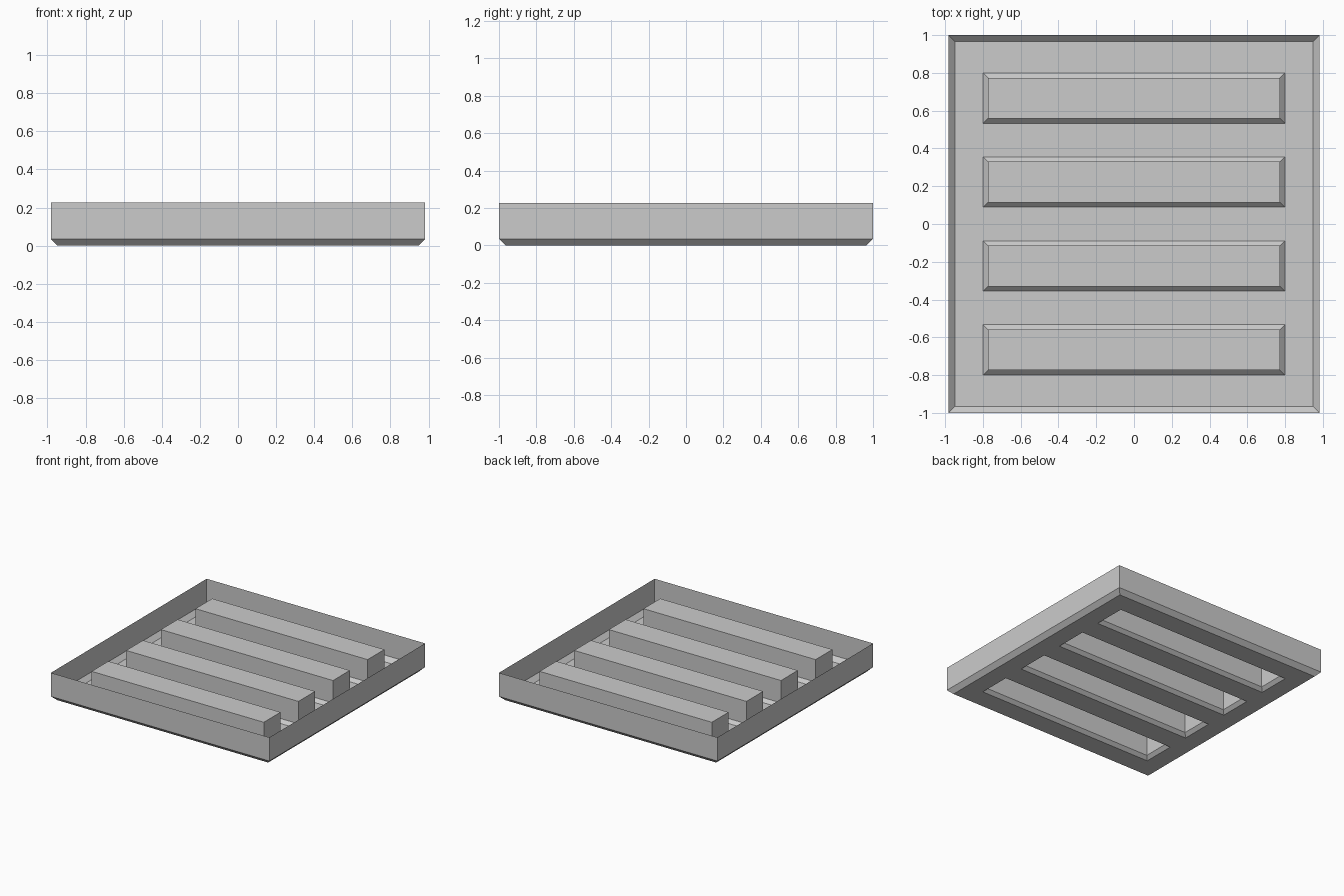
import bpy, bmesh

if "Cube" in bpy.data.objects:
    bpy.data.objects.remove(bpy.data.objects["Cube"])

HX, HY = 0.982, 1.0            # outer half sizes
BEVEL, WALL_TOP = 0.035, 0.227 # bottom chamfer and rim height
RIB_X, RIB_W, PITCH = 0.8, 0.267, 0.4444
RIB_BEVEL, RIB_TOP = 0.026, 0.208

bm = bmesh.new()

# Floor: sheet divided so each rib footprint is its own cell
xs = [-HX + BEVEL, -RIB_X, RIB_X, HX - BEVEL]
ys = [-HY + BEVEL]
for i in range(4):
    c = (i - 1.5) * PITCH
    ys += [c - RIB_W / 2, c + RIB_W / 2]
ys.append(HY - BEVEL)
grid = [[bm.verts.new((x, y, 0)) for x in xs] for y in ys]
ribs = []
for j in range(len(ys) - 1):
    for i in range(len(xs) - 1):
        f = bm.faces.new((grid[j][i], grid[j][i + 1],
                          grid[j + 1][i + 1], grid[j + 1][i]))
        if i == 1 and j % 2 == 1:
            ribs.append(f)
bm.normal_update()


def extrude_rim(offset, height):
    """Extrude the open outer edge outward and upward."""
    rim = [e for e in bm.edges if e.is_boundary]
    new = bmesh.ops.extrude_edge_only(bm, edges=rim)["geom"]
    verts = [g for g in new if isinstance(g, bmesh.types.BMVert)]
    ex = max(v.co.x for v in verts)
    ey = max(v.co.y for v in verts)
    for v in verts:
        if abs(v.co.x) > ex - 1e-4:
            v.co.x += offset if v.co.x > 0 else -offset
        if abs(v.co.y) > ey - 1e-4:
            v.co.y += offset if v.co.y > 0 else -offset
        v.co.z = height


# Chamfered lower edge, then the thin upright wall
extrude_rim(BEVEL, BEVEL)
extrude_rim(0, WALL_TOP)

# Hollow ribs: sloped foot, then straight sides up to a flat top
bmesh.ops.inset_individual(bm, faces=ribs, thickness=RIB_BEVEL, use_even_offset=True)
for f in ribs:
    for v in f.verts:
        v.co.z = RIB_BEVEL
tops = bmesh.ops.extrude_discrete_faces(bm, faces=ribs)["faces"]
for f in tops:
    for v in f.verts:
        v.co.z = RIB_TOP

bmesh.ops.recalc_face_normals(bm, faces=bm.faces[:])
mesh = bpy.data.meshes.new("ribbed_tray")
bm.to_mesh(mesh)
bm.free()
tray = bpy.data.objects.new("ribbed_tray", mesh)
bpy.context.collection.objects.link(tray)
